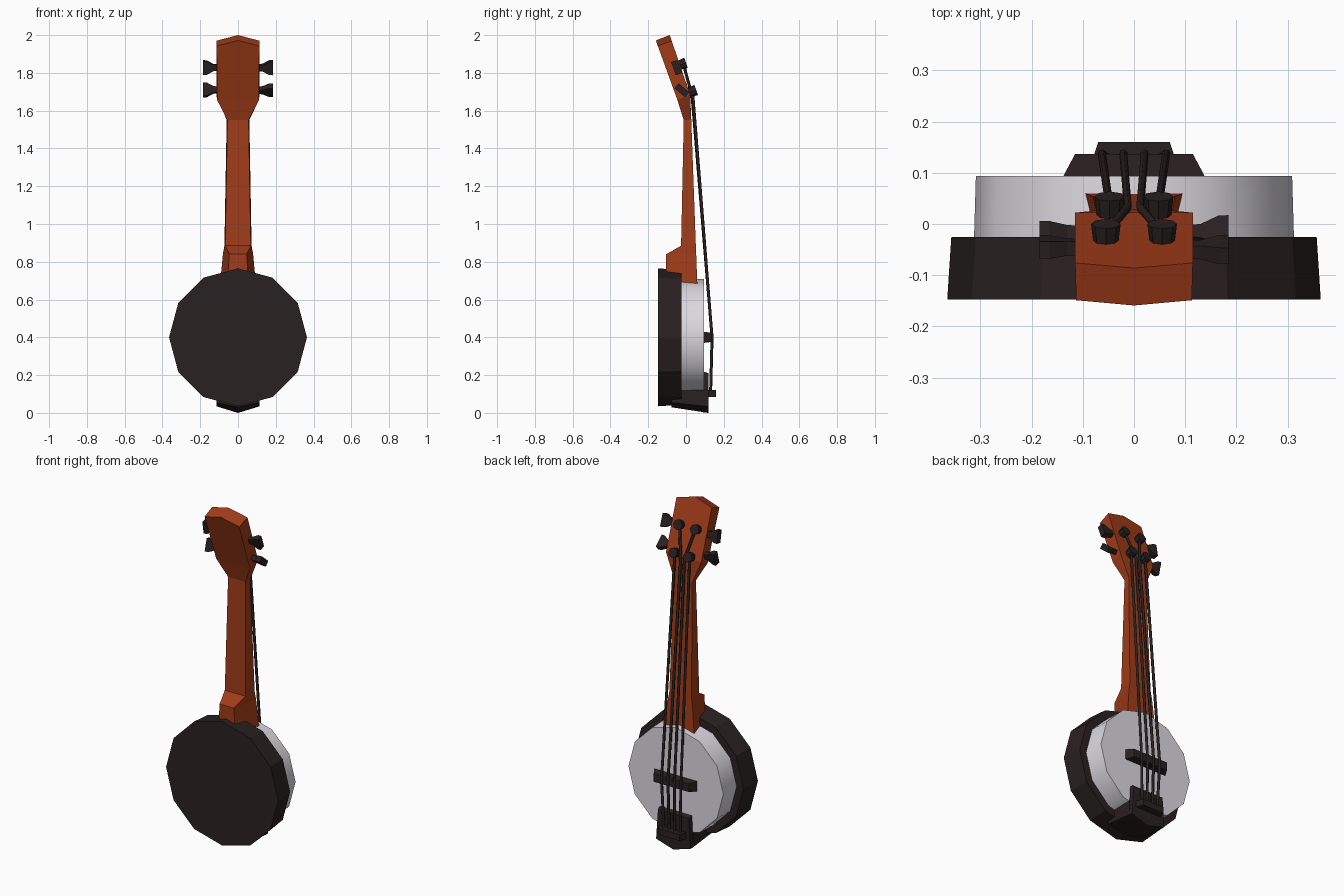
import bpy, bmesh, math
from mathutils import Vector

if "Cube" in bpy.data.objects:
    bpy.data.objects.remove(bpy.data.objects["Cube"])


def material(name, rgb):
    m = bpy.data.materials.new(name)
    m.diffuse_color = (*rgb, 1)
    m.use_nodes = True
    m.node_tree.nodes["Principled BSDF"].inputs["Base Color"].default_value = m.diffuse_color
    return m


WOOD = material("wood", (0.36, 0.045, 0.01))
DARK = material("dark", (0.023, 0.015, 0.015))
SKIN = material("skin", (0.72, 0.70, 0.75))


def loft(name, rings, mat):
    """Skin a list of equal-length point rings and cap both ends."""
    bm = bmesh.new()
    vs = [[bm.verts.new(p) for p in ring] for ring in rings]
    n = len(rings[0])
    for a, b in zip(vs, vs[1:]):
        for i in range(n):
            j = (i + 1) % n
            bm.faces.new((a[i], a[j], b[j], b[i]))
    bm.faces.new(vs[0])
    bm.faces.new(vs[-1])
    bmesh.ops.recalc_face_normals(bm, faces=bm.faces)
    me = bpy.data.meshes.new(name)
    bm.to_mesh(me)
    bm.free()
    me.materials.append(mat)
    ob = bpy.data.objects.new(name, me)
    bpy.context.collection.objects.link(ob)
    return ob


def disc_ring(r, y, n=12, cz=0.4):
    return [(r * math.cos(2 * math.pi * i / n), y, cz + r * math.sin(2 * math.pi * i / n))
            for i in range(n)]


# Body: resonator back and drum
loft("resonator", [disc_ring(0.365, -0.148), disc_ring(0.357, -0.025)], DARK)
drum = loft("drum", [disc_ring(0.313, -0.04), disc_ring(0.309, 0.094)], SKIN)
bpy.context.view_layer.objects.active = drum
drum.select_set(True)
bpy.ops.object.shade_smooth_by_angle(angle=math.radians(35))
drum.select_set(False)

# Neck and headstock: (front half width, y, z), (back half width, y, z), peak rise
sections = [
    ((0.095, 0.06, 0.68), (0.055, -0.105, 0.69), 0),
    ((0.080, 0.054, 0.84), (0.046, -0.105, 0.84), 0),
    ((0.072, 0.052, 0.885), (0.068, -0.026, 0.885), 0),
    ((0.060, 0.028, 1.55), (0.056, -0.012, 1.55), 0),
    ((0.115, 0.022, 1.685), (0.110, -0.045, 1.655), 0),
    ((0.115, -0.076, 1.97), (0.113, -0.149, 1.942), 0.03),
]
rings = []
for (fw, fy, fz), (bw, by, bz), up in sections:
    lean = -0.34 * up
    rings.append([(-fw, fy, fz), (0, fy + lean, fz + up), (fw, fy, fz),
                  (bw, by, bz), (0, by + lean, bz + up), (-bw, by, bz)])
loft("neck_and_headstock", rings, WOOD)

# Bridge
loft("bridge", [[(-w, y, 0.4 - h), (w, y, 0.4 - h), (w, y, 0.4 + h), (-w, y, 0.4 + h)]
                for w, h, y in ((0.14, 0.03, 0.09), (0.115, 0.024, 0.137))], DARK)


# Tailpiece: strap under the rim, upright plate, string bar
def vee(w, side, tip, wt, top, y):
    return [(-w, y, side), (0, y, tip), (w, y, side), (wt, y, top), (-wt, y, top)]


loft("tailpiece_strap", [vee(0.115, 0.055, 0.03, 0.115, 0.115, -0.078),
                         vee(0.115, 0.036, 0.003, 0.115, 0.125, 0.098)], DARK)
loft("tailpiece_plate", [vee(0.115, 0.036, 0.003, 0.105, 0.22, 0.09),
                         vee(0.112, 0.034, 0.0, 0.100, 0.21, 0.118)], DARK)
loft("tailpiece_bar", [[(-w, y, 0.085), (w, y, 0.085), (w, y, 0.122), (-w, y, 0.122)]
                       for w, y in ((0.085, 0.115), (0.07, 0.16))], DARK)

# Tuning posts, standing square to the headstock face
D = Vector((0, -0.325, 0.946))
N = Vector((0, 0.946, 0.325))
X = Vector((1, 0, 0))
for row, x, y, z, h in (("upper", 0.055, -0.031, 1.842, 0.033),
                        ("lower", 0.048, 0.018, 1.697, 0.038)):
    for tag, s in (("left", -1), ("right", 1)):
        c = Vector((s * x, y, z))
        loft(f"{row}_{tag}_post", [
            [c + N * t + r * (math.cos(a) * X + math.sin(a) * D)
             for a in (math.pi / 4 * i for i in range(8))]
            for r, t in ((0.024, -0.01), (0.029, h))], DARK)

# Tuning knobs: flat paddles flaring outward, each turned a little differently
for name, s, y, z, ang in (("upper_right_knob", 1, -0.05, 1.828, 20),
                           ("lower_right_knob", 1, -0.022, 1.708, 130 - 80),
                           ("upper_left_knob", -1, -0.045, 1.828, 10),
                           ("lower_left_knob", -1, -0.02, 1.71, -15)):
    a = math.radians(ang)
    u = Vector((0, -math.sin(a), math.cos(a)))
    v = Vector((0, math.cos(a), math.sin(a)))
    c = Vector((0, y, z))
    loft(name, [[c + X * s * x + u * p * i + v * q * j
                 for i, j in ((-1, -1), (1, -1), (1, 1), (-1, 1))]
                for x, p, q in ((0.10, 0.015, 0.013), (0.13, 0.017, 0.014),
                                (0.165, 0.036, 0.017), (0.185, 0.037, 0.017))], DARK)


# Strings: post, nut, bridge, tailpiece
def string(name, pts):
    cu = bpy.data.curves.new(name, "CURVE")
    cu.dimensions = "3D"
    cu.bevel_depth = 0.008
    cu.bevel_resolution = 1
    cu.use_fill_caps = True
    sp = cu.splines.new("POLY")
    sp.points.add(len(pts) - 1)
    for p, co in zip(sp.points, pts):
        p.co = (*co, 1)
    cu.materials.append(DARK)
    bpy.context.collection.objects.link(bpy.data.objects.new(name, cu))


for tag, s in (("left", -1), ("right", 1)):
    string(f"outer_{tag}_string", [(s * 0.048, 0.036, 1.69), (s * 0.063, 0.138, 0.4),
                                   (s * 0.052, 0.13, 0.1)])
    string(f"inner_{tag}_string", [(s * 0.05, -0.012, 1.84), (s * 0.012, 0.032, 1.68),
                                   (s * 0.021, 0.138, 0.4), (s * 0.018, 0.13, 0.1)])
